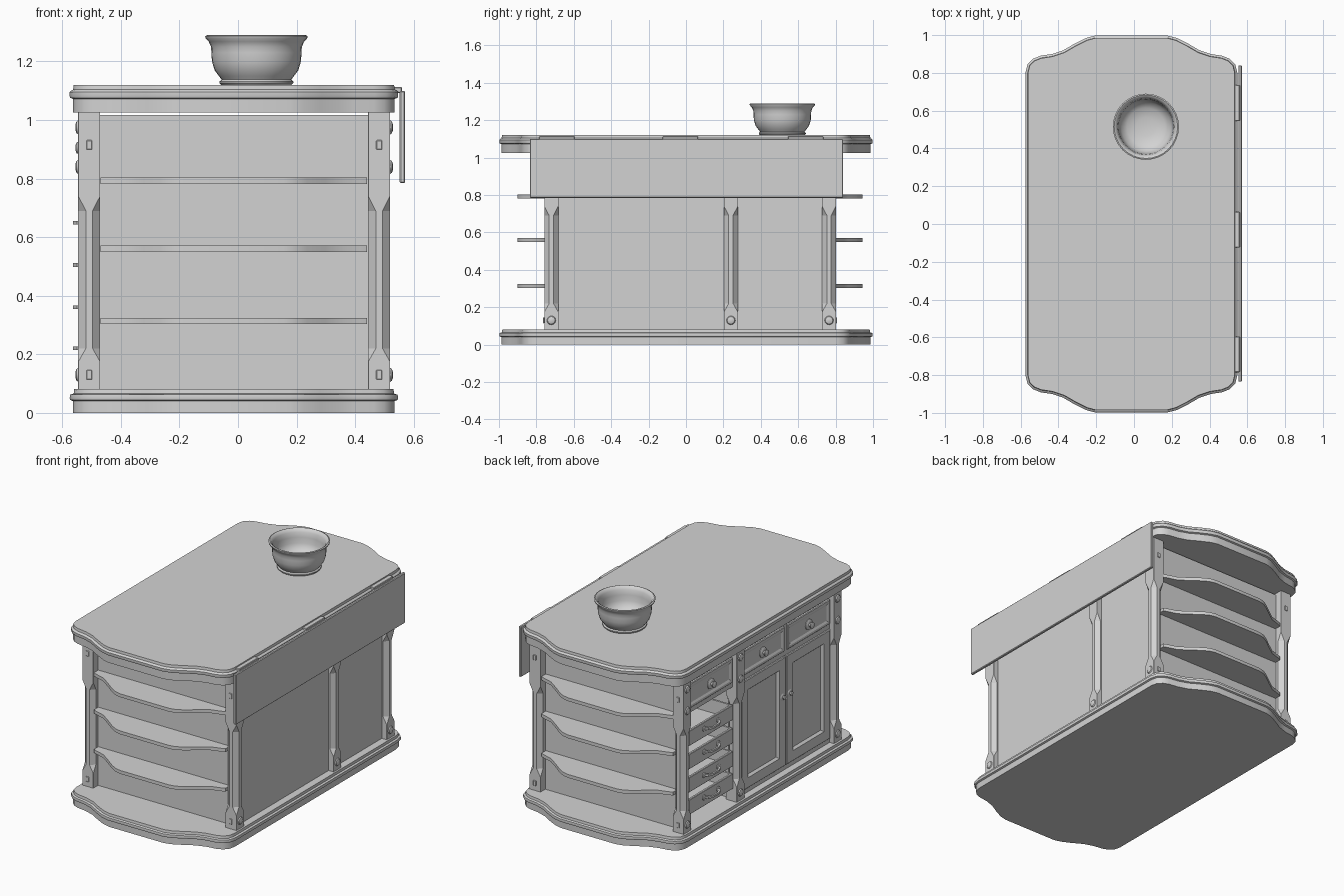
import bpy, bmesh, math
from mathutils import Vector

if "Cube" in bpy.data.objects:
    bpy.data.objects.remove(bpy.data.objects["Cube"], do_unlink=True)

GREY = (0.65, 0.65, 0.65, 1)
mat = bpy.data.materials.new("plain grey")
mat.use_nodes = True
mat.diffuse_color = GREY
mat.node_tree.nodes["Principled BSDF"].inputs["Base Color"].default_value = GREY

CX, CY = -0.014, 0.022      # centre of the cabinet body


def finish(name, bm, smooth=False):
    bmesh.ops.recalc_face_normals(bm, faces=bm.faces)
    mesh = bpy.data.meshes.new(name)
    bm.to_mesh(mesh)
    bm.free()
    mesh.materials.append(mat)
    ob = bpy.data.objects.new(name, mesh)
    bpy.context.collection.objects.link(ob)
    if smooth:
        bpy.ops.object.select_all(action='DESELECT')
        ob.select_set(True)
        bpy.context.view_layer.objects.active = ob
        bpy.ops.object.shade_smooth_by_angle(angle=math.radians(35))
    return ob


def box(name, x, y, z, bevel=0):
    bm = bmesh.new()
    bmesh.ops.create_cube(bm, size=1)
    for v in bm.verts:
        v.co = [(a[0] + a[1]) / 2 + c * (a[1] - a[0]) for a, c in zip((x, y, z), v.co)]
    if bevel:
        bmesh.ops.bevel(bm, geom=bm.edges[:], offset=bevel, segments=1, affect='EDGES')
    return finish(name, bm)


def loft(name, rings, smooth=False):
    """Skin a stack of closed rings and cap both ends."""
    bm = bmesh.new()
    rows = [[bm.verts.new(p) for p in ring] for ring in rings]
    n = len(rows[0])
    for a, b in zip(rows, rows[1:]):
        for i in range(n):
            j = (i + 1) % n
            bm.faces.new((a[i], a[j], b[j], b[i]))
    bm.faces.new(rows[0][::-1])
    bm.faces.new(rows[-1])
    return finish(name, bm, smooth)


def lathe(name, profile, centre, axis='Z', steps=24):
    """Turn (radius, height) pairs about z, or about -x for knobs."""
    rings = []
    for r, h in profile:
        ring = []
        for i in range(steps):
            a = math.tau * i / steps
            c, s = r * math.cos(a), r * math.sin(a)
            off = Vector((c, s, h)) if axis == 'Z' else Vector((h, c, s))
            ring.append(Vector(centre) + off)
        rings.append(ring)
    return loft(name, rings, True)


# Moulded slabs with serpentine ends
quarter = [(.561, .80), (.55, .845), (.52, .875), (.48, .891), (.42, .9),
           (.36, .92), (.30, .955), (.24, .985), (.19, .998)]
half = quarter + [(-x, y) for x, y in reversed(quarter)]
outline = [Vector(p) for p in half + [(-x, -y) for x, y in half]]


def inset_ring(amount, z):
    ring = []
    for i, p in enumerate(outline):
        t = outline[(i + 1) % len(outline)] - outline[i - 1]
        q = p + Vector((-t.y, t.x)).normalized() * amount
        ring.append((q.x + CX, q.y, z))
    return ring


def slab(name, profile):
    loft(name, [inset_ring(d, z) for d, z in profile], True)


slab("worktop", [(.012, 1.025), (.012, 1.072), (.002, 1.076), (0, 1.082),
                 (0, 1.095), (.004, 1.1), (.012, 1.104), (.014, 1.12)])
slab("plinth", [(.012, 0), (.012, .04), (.002, .044), (0, .05),
                (.002, .062), (.014, .066), (.016, .082)])


# Posts: square at the ends, chamfered in the middle
def post_ring(x, y, z, c):
    h = .0375
    pts = [(h, h - c), (h - c, h), (c - h, h), (-h, h - c),
           (-h, c - h), (c - h, -h), (h - c, -h), (h, c - h)]
    return [(x + a, y + b, z) for a, b in pts]


POST_Y = (-.72, .24, .765)
for x, side, sx in ((-.508, "right", -1), (.482, "left", 1)):
    for y, place in zip(POST_Y, ("front", "middle", "back")):
        loft(f"{place}_{side}_post",
             [post_ring(x, y, z, c) for z, c in ((.08, .0005), (.175, .0005), (.22, .026),
                                                 (.69, .026), (.74, .0005), (1.026, .0005))])
        # Small pegs and plates on the posts
        for z in (.13, .84, .975):
            lathe(f"{place}_{side}_peg", [(.024, 0), (.02, sx * .006), (.009, sx * .01)],
                  (x + sx * .0375, y, z), 'X', 12)
        if place != "middle":
            sy = -1 if place == "front" else 1
            for z in (.915, .13):
                yf = y + sy * .0375
                box(f"{place}_{side}_plate", (x - .01, x + .01),
                    sorted((yf, yf + sy * .006)), (z - .016, z + .016), .002)

# Carcass panels
box("front_panel", (-.49, .465), (-.71, -.69), (.08, 1.017))
box("back_panel", (-.49, .465), (.735, .755), (.08, 1.017))
box("left_panel", (.465, .485), (-.71, .755), (.08, 1.017))
box("divider", (-.49, .465), (.23, .25), (.08, 1.017))
box("cubby_back", (-.12, -.10), (.25, .735), (.08, .80))

# Serpentine shelves at both ends
arc = [(.455, .69), (.455, .775), (.43, .785), (.37, .803), (.31, .845),
       (.25, .89), (.21, .913), (.17, .922)]
for sy, end in ((-1, "front"), (1, "back")):
    for z in (.303, .55, .782):
        pts = arc + [(-x, y) for x, y in reversed(arc)]
        loft(f"{end}_shelf", [[(x + CX, CY + sy * y, zz) for x, y in pts]
                              for zz in (z, z + .021)], True)

# Rails and stiles on the storage side
FACE = -.515
box("top_rail", (FACE, -.48), (-.70, .75), (.985, 1.017))
box("middle_rail", (FACE, -.48), (-.70, .75), (.795, .825))
box("bottom_rail", (FACE, -.48), (-.70, .23), (.08, .11))
box("drawer_stile", (FACE, -.48), (-.255, -.225), (.825, .985))


def frame_front(name, y, z, border, depth):
    """Raised-frame front with a sloping lip into a sunken panel."""
    def ring(d, x):
        return [(x, y[0] + d, z[0] + d), (x, y[1] - d, z[0] + d),
                (x, y[1] - d, z[1] - d), (x, y[0] + d, z[1] - d)]
    x = FACE - .01
    loft(name, [ring(0, -.47), ring(0, x + .004), ring(.004, x), ring(border, x),
                ring(border + .012, x + depth)])


def knob(name, y, z, scale):
    prof = [(1, 0), (1, -.15), (.8, -.3), (.35, -.35), (.3, -.6), (.6, -.75),
            (.6, -.95), (.3, -1.1)]
    lathe(name, [(r * scale, h * scale * .9) for r, h in prof], (FACE - .007, y, z), 'X', 16)


# Drawers across the top
for y0, y1 in ((.285, .72), (-.225, .2), (-.675, -.255)):
    frame_front("drawer_front", (y0, y1), (.828, .982), .018, .006)
    knob("drawer_knob", (y0 + y1) / 2, .905, .033)

# Pair of panelled doors
for y0, y1, ky in ((-.237, .2, -.205), (-.678, -.243, -.275)):
    frame_front("door", (y0, y1), (.112, .793), .065, .014)
    knob("door_knob", ky, .55, .022)

# Open trays with pull handles
for z in (.65, .505, .36, .22):
    y0, y1, zb, zt = .285, .72, z - .055, z + .04
    box("tray_front", (-.525, -.508), (y0, y1), (zb, zt), .003)
    box("tray_floor", (-.508, -.13), (y0, y1), (zb, zb + .012))
    box("tray_back", (-.142, -.125), (y0, y1), (zb, zt))
    for ys in (y0, y1 - .012):
        box("tray_side", (-.508, -.13), (ys, ys + .012), (zb, zt))
    mid = (y0 + y1) / 2
    bow = [(-.522, .075), (-.55, .06), (-.563, .03), (-.563, -.03), (-.55, -.06), (-.522, -.075)]
    inner = [(x + .011, y * .86) for x, y in reversed(bow)]
    loft("tray_handle", [[(x, mid + y, zz) for x, y in bow + inner]
                         for zz in (z - .006, z + .006)])
    for s in (-1, 1):
        lathe("handle_rose", [(.016, 0), (.016, -.005), (.008, -.008)],
              (-.525, mid + s * .07, z), 'X', 12)

# Drop leaf and its hinges
box("drop_leaf", (.552, .571), (-.835, .84), (.785, 1.10), .004)
for y in (-.69, -.03, .64):
    box("hinge", (.53, .56), (y - .095, y + .095), (1.092, 1.113), .003)

# Bowl
lathe("bowl", [(.12, 0), (.126, .006), (.126, .012), (.119, .018), (.128, .03), (.143, .05),
               (.152, .08), (.154, .11), (.155, .13), (.163, .148), (.174, .16), (.175, .167),
               (.168, .17), (.16, .166), (.15, .15), (.145, .12), (.142, .085), (.13, .055),
               (.1, .032), (.05, .022), (.01, .02)], (.063, .515, 1.12), steps=32)
